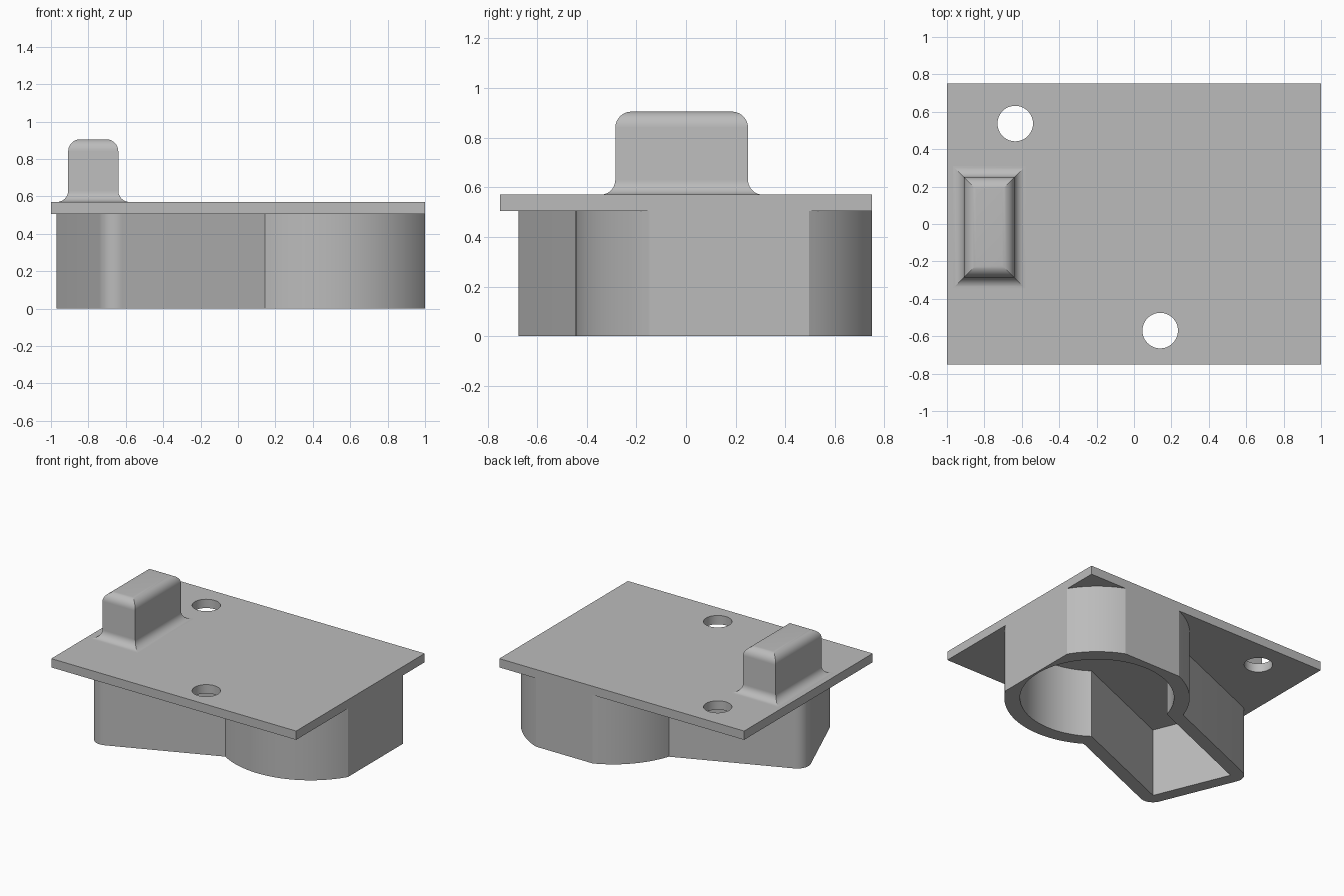
import bpy, bmesh
from math import radians, pi, sin, cos, acos, asin
from mathutils import Vector

if "Cube" in bpy.data.objects:
    bpy.data.objects.remove(bpy.data.objects["Cube"], do_unlink=True)

grey = bpy.data.materials.new("plain_grey")
grey.use_nodes = True
grey.diffuse_color = (0.5, 0.5, 0.5, 1)
grey.node_tree.nodes["Principled BSDF"].inputs["Base Color"].default_value = grey.diffuse_color


def finish(name, bm):
    """Turn a bmesh into a grey object, smooth on curves and sharp on edges."""
    bmesh.ops.recalc_face_normals(bm, faces=bm.faces)
    mesh = bpy.data.meshes.new(name)
    bm.to_mesh(mesh)
    bm.free()
    mesh.materials.append(grey)
    obj = bpy.data.objects.new(name, mesh)
    bpy.context.collection.objects.link(obj)
    bpy.ops.object.select_all(action='DESELECT')
    obj.select_set(True)
    bpy.context.view_layer.objects.active = obj
    bpy.ops.object.shade_smooth_by_angle(angle=radians(15))
    return obj


def arc(center, radius, start, end, steps):
    """Points along an arc, angles in radians."""
    angles = [start + (end - start) * i / steps for i in range(steps + 1)]
    return [center + radius * Vector((cos(a), sin(a))) for a in angles]


def prism(name, loops, z0, z1):
    """Extrude an outline (first loop) with holes (other loops)."""
    bm = bmesh.new()
    edges = []
    for loop in loops:
        verts = [bm.verts.new((p.x, p.y, z0)) for p in loop]
        edges += [bm.edges.new((verts[i - 1], v)) for i, v in enumerate(verts)]
    bmesh.ops.triangle_fill(bm, edges=edges, use_beauty=True, normal=(0, 0, 1))
    extruded = bmesh.ops.extrude_face_region(bm, geom=bm.faces[:], use_keep_orig=True)
    top = [v for v in extruded["geom"] if isinstance(v, bmesh.types.BMVert)]
    bmesh.ops.translate(bm, verts=top, vec=(0, 0, z1 - z0))
    return finish(name, bm)


HALF_X, HALF_Y = 1.0, 0.75
PLATE_LOW, PLATE_TOP = 0.505, 0.57

# Base plate with two screw holes
corners = [Vector((sx * HALF_X, sy * HALF_Y)) for sx, sy in ((-1, -1), (1, -1), (1, 1), (-1, 1))]
holes = [arc(Vector(c), 0.095, 0, 2 * pi, 48)[:-1] for c in ((-0.635, 0.537), (0.14, -0.57))]
prism("base_plate", [corners] + holes, PLATE_LOW, PLATE_TOP)

# Housing wall: a round chamber trimmed to the plate, joined to an angled arm
hub, outer_r, inner_r = Vector((0.47, 0.175)), 0.62, 0.515
wall = 0.092
front_corner, back_corner = Vector((-0.655, -0.583)), Vector((-0.878, -0.044))
front_dir, back_dir, end_dir = radians(-67.5), radians(112.5), radians(202.5)


def side_offset(corner, direction):
    return (corner - hub).dot(Vector((cos(direction), sin(direction))))


front_off = side_offset(front_corner, front_dir)
back_off = side_offset(back_corner, back_dir)


def junctions(radius, extra):
    """Angles where the arm's two sides meet the round chamber."""
    return (front_dir - acos((front_off + extra) / radius),
            back_dir + acos((back_off + extra) / radius))


trim_x = acos((HALF_X - hub.x) / outer_r)
trim_y = asin((HALF_Y - hub.y) / outer_r)
start, end = junctions(outer_r, wall)
outside = (arc(hub, outer_r, start, -trim_x, 32)
           + arc(hub, outer_r, trim_x, trim_y, 14)
           + arc(hub, outer_r, pi - trim_y, end, 18)
           + arc(back_corner, wall, back_dir, end_dir, 12)
           + arc(front_corner, wall, end_dir, front_dir + 2 * pi, 12))
start, end = junctions(inner_r, 0)
inside = arc(hub, inner_r, start, end, 96) + [back_corner, front_corner]
prism("housing_wall", [outside, inside], 0, PLATE_LOW)

# Raised block: mitred rectangle with a flared foot and rounded top
x0, x1, y0, y1, block_top = -0.908, -0.64, -0.285, 0.25, 0.905
foot, rounding, steps = 0.06, 0.065, 10
quarter = [pi / 2 * i / steps for i in range(steps + 1)]
profile = [(foot * (1 - sin(a)), PLATE_TOP + foot * (1 - cos(a))) for a in quarter]
profile += [(-rounding * (1 - cos(a)), block_top - rounding * (1 - sin(a))) for a in quarter]

bm = bmesh.new()
previous = None
for grow, z in profile:
    ring = [bm.verts.new(p) for p in ((x0 - grow, y0 - grow, z), (x1 + grow, y0 - grow, z),
                                      (x1 + grow, y1 + grow, z), (x0 - grow, y1 + grow, z))]
    if previous:
        for i in range(4):
            bm.faces.new((previous[i - 1], previous[i], ring[i], ring[i - 1]))
    else:
        bm.faces.new(ring[::-1])
    previous = ring
bm.faces.new(previous)
finish("raised_block", bm)
